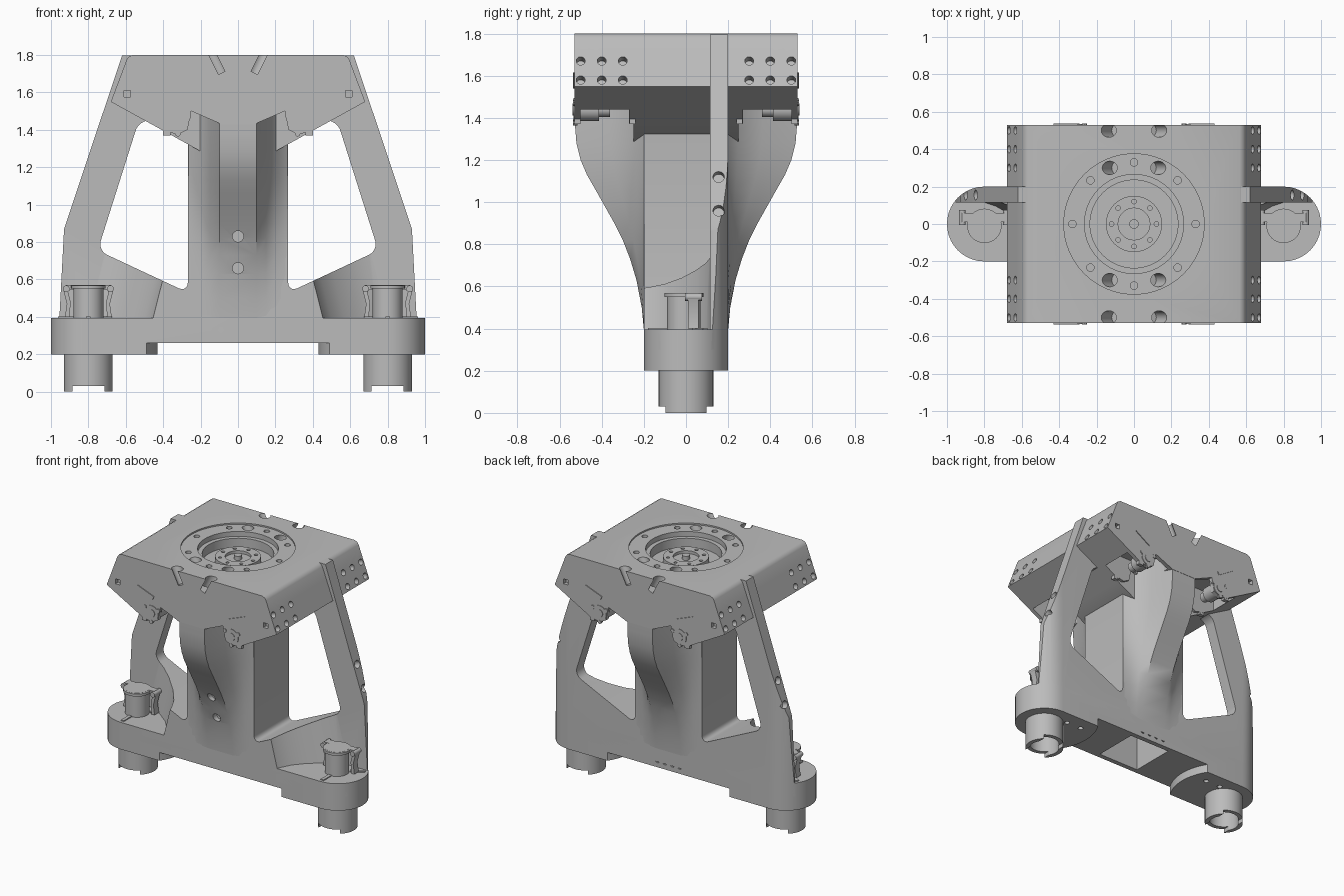
import bpy, bmesh, math
from mathutils import Vector, Matrix

if "Cube" in bpy.data.objects:
    bpy.data.objects.remove(bpy.data.objects["Cube"])

grey = bpy.data.materials.new("machined_grey")
grey.use_nodes = True
COLOUR = (0.5, 0.5, 0.5, 1)
grey.diffuse_color = COLOUR
grey.node_tree.nodes["Principled BSDF"].inputs["Base Color"].default_value = COLOUR
SIDES = (-1, 1)
parts = []


def finish(name, bm, part=True):
    bmesh.ops.recalc_face_normals(bm, faces=bm.faces)
    me = bpy.data.meshes.new(name)
    bm.to_mesh(me)
    bm.free()
    me.materials.append(grey)
    ob = bpy.data.objects.new(name, me)
    bpy.context.collection.objects.link(ob)
    if part:
        parts.append(ob)
    else:
        ob.hide_render = True
    return ob


def prism(name, pts, axis, a, b, rounding=0, part=True, lean=0):
    """Extrude a 2D outline along y (x,z points) or z (x,y points); lean shifts the far end in x."""
    bm = bmesh.new()
    place = (lambda u, v, w: (u, w, v)) if axis == "y" else (lambda u, v, w: (u, v, w))
    low = [bm.verts.new(place(u, v, a)) for u, v in pts]
    high = [bm.verts.new(place(u + lean, v, b)) for u, v in pts]
    bm.faces.new(low)
    bm.faces.new(high)
    n = len(pts)
    for i in range(n):
        bm.faces.new((low[i], low[(i + 1) % n], high[(i + 1) % n], high[i]))
    if rounding:
        edges = [bm.edges.get((low[i], high[i])) for i in range(n)]
        bmesh.ops.bevel(bm, geom=edges, offset=rounding, segments=6, profile=0.5, affect="EDGES")
    return finish(name, bm, part)


def box(name, x, y, z, part=True):
    return prism(name, [(x[0], y[0]), (x[1], y[0]), (x[1], y[1]), (x[0], y[1])], "z", *z, part=part)


def cyl(name, centre, direction, r, length, seg=24, part=True):
    bm = bmesh.new()
    rot = Vector(direction).to_track_quat("Z", "Y").to_matrix().to_4x4()
    bmesh.ops.create_cone(bm, cap_ends=True, segments=seg, radius1=r, radius2=r, depth=length,
                          matrix=Matrix.Translation(centre) @ rot)
    return finish(name, bm, part)


def hole(centre, direction, r, length, seg=16):
    return cyl("hole_cutter", centre, direction, r, length, seg, False)


def carve(ob, cutters, op="DIFFERENCE"):
    for c in cutters:
        m = ob.modifiers.new("cut", "BOOLEAN")
        m.object, m.operation, m.solver = c, op, "EXACT"
    bpy.context.view_layer.update()
    dg = bpy.context.evaluated_depsgraph_get()
    me = bpy.data.meshes.new_from_object(ob.evaluated_get(dg))
    ob.modifiers.clear()
    ob.data = me
    for c in cutters:
        bpy.data.objects.remove(c)


def mirrored(half):
    """Close a right-hand outline with its mirror image."""
    return half + [(-x, v) for x, v in reversed(half)]


def stadium(reach, r, n=20):
    arc = [(reach + r * math.sin(math.pi * i / n), -r * math.cos(math.pi * i / n)) for i in range(n + 1)]
    return arc + [(-x, -y) for x, y in arc]


def duct():
    return box("duct_cutter", (-.165, .165), (-.165, .165), (0, 1.1), False)


# Base bar, its underside raised between two round pads
base = prism("base", stadium(.8, .2), "z", .2, .395)
pad_edge = [(.8 - .37 * math.cos(a * .07), .37 * math.sin(a * .07)) for a in range(-10, 11)]
carve(base, [prism("arch_cutter", mirrored(pad_edge), "z", .1, .26, part=False), duct()]
      + [hole((x * .09, -.2, .33), (0, 1, 0), .015, .05) for x in SIDES]
      + [hole((x, .2, .31), (0, 1, 0), .018, .05) for x in (-.09, -.03, .03, .09)]
      + [hole((s * x, .1, .2), (0, 0, 1), .018, .06) for s in SIDES for x in (.56, .68)])

# Twin-legged frame: outline, windows, and scooped seats around the pins
frame = prism("frame", mirrored([(.96, .3), (.93, .87), (.62, 1.797), (.52, 1.797), (.45, 1.5)]), "y", -.25, .25)
carve(frame, [prism("plan_cutter", stadium(.8, .2), "z", .1, 2, part=False)], "INTERSECT")
window = [(.268, .53), (.75, .755), (.53, 1.45), (.268, 1.45)]
scoop = [(.43, -.3), (.46, -.18), (.5, -.1), (.57, -.02), (.66, .05), (.74, .095), (.8, .115), (1.4, .115), (1.4, -.3)]
cuts = [duct()]
for s in SIDES:
    cuts.append(prism("window_cutter", [(s * x, z) for x, z in window], "y", -.4, .4, .055, False))
    cuts.append(prism("scoop_cutter", [(s * x, y) for x, y in scoop], "z", .39, 1.1, part=False, lean=-s * .18))
    cuts.append(box("arm_cutter", sorted((s * .3, s * 1.2)), (-.4, .115), (.86, 2), False))
    cuts += [hole((s * x, .155, z), (s, 0, .34), .027, .08) for x, z in ((.9, .96), (.847, 1.12))]
carve(frame, cuts)

# Central column flaring front and back
flare = [(.2, .395), (.21, .5), (.235, .63), (.265, .73), (.3, .82), (.34, .9), (.385, .98), (.43, 1.06),
         (.47, 1.13), (.5, 1.2), (.52, 1.28), (.528, 1.38), (.528, 1.6)]
bm = bmesh.new()
rings = []
for depth, z in flare:
    d = depth - .199
    front = [(.266, .199), (.205, .199 + .15 * d), (.15, .199 + .5 * d), (.1, .199 + d)]
    quarter = front + [(-x, y) for x, y in reversed(front)]
    rings.append([bm.verts.new((x, y, z)) for x, y in quarter + [(-x, -y) for x, y in quarter]])
for a, b in zip(rings, rings[1:]):
    for i in range(len(a)):
        j = (i + 1) % len(a)
        bm.faces.new((a[i], a[j], b[j], b[i]))
bm.faces.new(rings[0])
bm.faces.new(rings[-1])
column = finish("column", bm)
carve(column, [duct()]
      + [hole((0, -y, z), (0, 1, 0), .03, .08) for y, z in ((.24, .66), (.3, .83))]
      + [hole((s * .266, y, z), (1, 0, 0), .014, .05) for s in SIDES for y in (-.12, .1) for z in (.98, 1.2)])

# Head block with gear bore, bolt patterns, underside pockets and open face tips
head = prism("head", mirrored([(.1, 1.23), (.68, 1.55), (.595, 1.775), (.585, 1.79), (.565, 1.8)]), "y", -.53, .53)
cuts = [hole((0, 0, 1.8), (0, 0, 1), .375, .02, 64),
        hole((0, 0, 1.8), (0, 0, 1), .265, .09, 64),
        hole((0, 0, 1.8), (0, 0, 1), .235, .22, 64)]
tip = mirrored([(.36, 1.1), (.36, 1.385), (.32, 1.375), (.27, 1.4), (.25, 1.5), (.1, 1.435)])
for i in range(8):
    a = i * math.pi / 4
    cuts.append(hole((.33 * math.cos(a), .33 * math.sin(a), 1.8), (0, 0, 1), .02, .1))
for t in SIDES:
    cuts.append(prism("tip_cutter", tip, "y", t * .25, t * .6, part=False))
    for s in SIDES:
        cuts.append(box("pocket_cutter", sorted((s * .12, s * .48)), sorted((t * .27, t * .5)), (1.1, 1.56), False))
        cuts += [hole((s * .125, t * y, 1.78), (s * .5, 0, 1), .036, .17, 20) for y in (.3, .5)]
        cuts += [hole((s * x, t * y, z), (1, 0, s * .4), .021, .1)
                 for y in (.3, .4, .5) for x, z in ((.669, 1.58), (.633, 1.67))]
        cuts.append(box("latch_cutter", sorted((s * .575, s * .61)), sorted((t * .5, t * .6)), (1.575, 1.61), False))
carve(head, cuts)

# Hub in the bore
hub = cyl("hub", (0, 0, 1.705), (0, 0, 1), .15, .06, 48)
carve(hub, [hole((.12 * math.cos(i * math.pi / 4), .12 * math.sin(i * math.pi / 4), 1.735), (0, 0, 1), .012, .05)
            for i in range(8)] + [hole((0, 0, 1.735), (0, 0, 1), .085, .04, 32)])
cyl("hub_shaft", (0, 0, 1.72), (0, 0, 1), .025, .05)

# Drive motors, spikes and underside nibs on both head faces
for s in SIDES:
    for t in SIDES:
        cyl("motor", (s * .32, t * .474, 1.44), (0, 1, 0), .055, .12)
        cyl("motor_cap", (s * .32, t * .528, 1.44), (0, 1, 0), .028, .02)
        cyl("motor_tail", (s * .32, t * .39, 1.44), (0, 1, 0), .035, .06)
        for k in range(3):
            a = k * math.tau / 3 + .5
            cyl("motor_screw", (s * .32 + .062 * math.cos(a), t * .525, 1.44 + .062 * math.sin(a)),
                (0, 1, 0), .014, .022, 10)
        prism("spike_plate", [(s * .43, 1.615), (s * .3, 1.565), (s * .31, 1.54)], "y", t * .528, t * .536)
        for y in (.255, .515):
            box("underside_nib", sorted((s * .36, s * .4)), sorted((t * (y - .015), t * (y + .014))), (1.37, 1.46))

# Foot tubes and pin clamps
for s in SIDES:
    x = s * .8
    tube = cyl("foot_tube", (x, 0, .11), (0, 0, 1), .13, .22, 40)
    carve(tube, [hole((x, 0, .05), (0, 0, 1), .1, .2, 40),
                 box("slot_cutter", (x - .085, x + .085), (-.2, .2), (-.1, .03), False)])
    cyl("clamp_pin", (x, -.01, .475), (0, 0, 1), .08, .19, 32)
    cyl("clamp_rim", (x, -.01, .56), (0, 0, 1), .092, .018, 32)
    for k in SIDES:
        ear = [(x + k * u, z) for u, z in ((.06, .57), (.12, .57), (.135, .55), (.115, .47), (.125, .4),
                                          (.1, .4), (.095, .48), (.11, .54), (.06, .55))]
        prism("clamp_ear", ear, "y", .01, .06)
        cyl("clamp_knuckle", (x + k * .118, .035, .55), (0, 1, 0), .018, .08, 16)
    for k in range(3):
        a = math.pi / 2 + math.pi + (k - 1) * 2.1
        u = Vector((math.cos(a), math.sin(a)))
        v = Vector((-u.y, u.x)) * .012
        c = Vector((x, 0))
        ends = [c + u * .08 - v, c + u * .18 - v, c + u * .18 + v, c + u * .08 + v]
        prism("seat_rib", [tuple(p) for p in ends], "z", .39, .402)

# Smooth the curved faces and keep edges crisp
bpy.ops.object.select_all(action="DESELECT")
for ob in parts:
    ob.select_set(True)
bpy.context.view_layer.objects.active = frame
bpy.ops.object.shade_smooth_by_angle(angle=math.radians(30))
